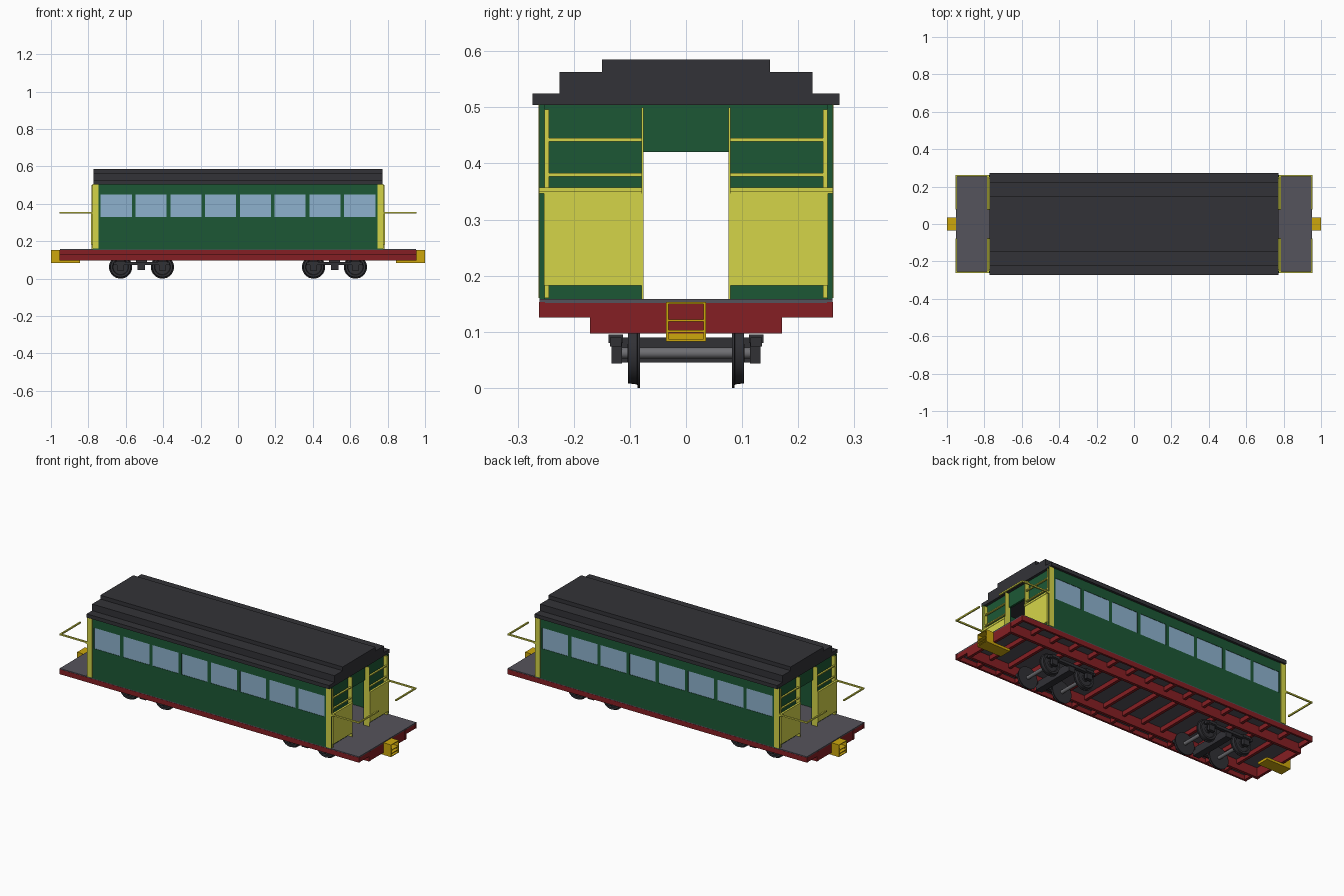
import bpy, bmesh, math

if "Cube" in bpy.data.objects:
    bpy.data.objects.remove(bpy.data.objects["Cube"])

def mat(name, r, g, b):
    m = bpy.data.materials.new(name)
    m.diffuse_color = ((r / 255) ** 2.2, (g / 255) ** 2.2, (b / 255) ** 2.2, 1)
    m.use_nodes = True
    m.node_tree.nodes["Principled BSDF"].inputs["Base Color"].default_value = m.diffuse_color
    return m

GREEN = mat("green paint", 34, 88, 56)
YELLOW = mat("yellow paint", 212, 212, 74)
RED = mat("red frame", 132, 36, 40)
ROOF = mat("roof grey", 54, 54, 58)
DECK = mat("deck grey", 86, 84, 92)
GLASS = mat("window blue", 140, 176, 204)
GOLD = mat("coupler gold", 204, 166, 20)
IRON = mat("dark iron", 52, 52, 56)
STEEL = mat("axle steel", 110, 110, 114)

def finish(name, bm, m):
    bmesh.ops.recalc_face_normals(bm, faces=bm.faces)
    me = bpy.data.meshes.new(name)
    bm.to_mesh(me)
    bm.free()
    me.materials.append(m)
    ob = bpy.data.objects.new(name, me)
    bpy.context.collection.objects.link(ob)
    return ob

def boxes(name, specs, m, mirror=""):
    """Boxes given as (x0, x1, y0, y1, z0, z1), repeated over mirrored axes."""
    bm = bmesh.new()
    for sx in ((1, -1) if "x" in mirror else (1,)):
        for sy in ((1, -1) if "y" in mirror else (1,)):
            for x0, x1, y0, y1, z0, z1 in specs:
                vs = bmesh.ops.create_cube(bm, size=1)["verts"]
                for v in vs:
                    v.co.x = sx * ((x0 + x1) / 2 + v.co.x * (x1 - x0))
                    v.co.y = sy * ((y0 + y1) / 2 + v.co.y * (y1 - y0))
                    v.co.z = (z0 + z1) / 2 + v.co.z * (z1 - z0)
    return finish(name, bm, m)

def lathe_y(name, profile, x, z, m, mirror=False, n=32):
    """Revolve (y, radius) points about an axis parallel to y."""
    bm = bmesh.new()
    for s in ((1, -1) if mirror else (1,)):
        rings = [[bm.verts.new((x + r * math.cos(2 * math.pi * i / n), s * y,
                                z + r * math.sin(2 * math.pi * i / n)))
                  for i in range(n)] for y, r in profile]
        for a, b in zip(rings, rings[1:]):
            for i in range(n):
                j = (i + 1) % n
                bm.faces.new((a[i], a[j], b[j], b[i]))
        bm.faces.new(rings[0])
        bm.faces.new(rings[-1])
    ob = finish(name, bm, m)
    bpy.context.view_layer.objects.active = ob
    bpy.ops.object.select_all(action="DESELECT")
    ob.select_set(True)
    bpy.ops.object.shade_smooth_by_angle(angle=math.radians(35))
    return ob

# Stepped roof, one extruded profile
half = [(0.274, 0.504), (0.274, 0.525), (0.225, 0.525), (0.225, 0.563),
        (0.15, 0.563), (0.15, 0.585)]
outline = half + [(-y, z) for y, z in reversed(half)]
bm = bmesh.new()
face = bm.faces.new([bm.verts.new((-0.772, y, z)) for y, z in outline])
ext = bmesh.ops.extrude_face_region(bm, geom=[face])["geom"]
bmesh.ops.translate(bm, vec=(1.544, 0, 0),
                    verts=[g for g in ext if isinstance(g, bmesh.types.BMVert)])
finish("stepped_roof", bm, ROOF)

# Side walls: lower panel, header and mullions around eight windows
pitch, win = 0.186, 0.166
centres = [(i - 3.5) * pitch for i in range(8)]
wall = [(-0.775, 0.775, 0.252, 0.261, 0.157, 0.33),
        (-0.775, 0.775, 0.252, 0.261, 0.45, 0.505)]
for i in range(7):
    x = (i - 3) * pitch
    wall.append((x - (pitch - win) / 2, x + (pitch - win) / 2, 0.252, 0.261, 0.33, 0.45))
end_x = 3.5 * pitch + win / 2
wall += [(end_x, 0.775, 0.252, 0.261, 0.33, 0.45), (-0.775, -end_x, 0.252, 0.261, 0.33, 0.45)]
boxes("side_walls", wall, GREEN, "y")
boxes("window_panes", [(c - win / 2, c + win / 2, 0.254, 0.259, 0.33, 0.45)
                       for c in centres], GLASS, "y")

# End walls with open doorway
boxes("end_walls", [(0.745, 0.757, 0.077, 0.252, 0.157, 0.505)], GREEN, "xy")
boxes("door_lintels", [(0.745, 0.757, -0.077, 0.077, 0.42, 0.505)], GREEN, "x")

# Yellow end trim: corner plates, door jambs, apron panels, window bars
boxes("corner_plates", [(0.745, 0.779, 0.261, 0.263, 0.16, 0.505)], YELLOW, "xy")
boxes("corner_posts", [(0.757, 0.778, 0.244, 0.252, 0.16, 0.496)], YELLOW, "xy")
boxes("door_jambs", [(0.75, 0.783, 0.076, 0.079, 0.157, 0.5)], YELLOW, "xy")
boxes("apron_panels", [(0.775, 0.785, 0.078, 0.253, 0.182, 0.347)], YELLOW, "xy")
boxes("end_window_bars", [(0.768, 0.778, 0.078, 0.246, z - 0.003, z + 0.003)
                          for z in (0.38, 0.442)], YELLOW, "xy")

# Platform hand rails
boxes("platform_rails", [(0.775, 0.954, 0.254, 0.262, 0.349, 0.357),
                         (0.946, 0.954, 0.078, 0.254, 0.349, 0.357),
                         (0.775, 0.787, 0.078, 0.262, 0.346, 0.357)], YELLOW, "xy")

# Floor and underframe
boxes("deck", [(-0.953, 0.953, -0.261, 0.261, 0.151, 0.158)], DECK)
boxes("side_sills", [(-0.955, 0.955, 0.251, 0.262, 0.125, 0.153)], RED, "y")
boxes("main_beams", [(-0.955, 0.955, 0.155, 0.171, 0.097, 0.151)], RED, "y")
boxes("end_beams", [(0.938, 0.953, -0.155, 0.155, 0.097, 0.151)], RED, "x")
boxes("end_sills", [(0.938, 0.953, 0.171, 0.251, 0.125, 0.151)], RED, "xy")
boxes("cross_members", [(x - 0.008, x + 0.008, -0.251, 0.251, 0.126, 0.151)
                        for x in [(i - 6.5) * 0.125 for i in range(14)]], RED)

# Couplers: slotted pocket outside, draw gear below the end beam
boxes("coupler_pockets",
      [(0.953, 1.0, -0.036, -0.031, 0.083, 0.153), (0.953, 1.0, 0.031, 0.036, 0.083, 0.153)]
      + [(0.953, 1.0, -0.031, 0.031, z, z + 0.004) for z in (0.083, 0.099, 0.118, 0.149)],
      GOLD, "x")
boxes("coupler_draw_gear", [(0.845, 0.953, -0.035, 0.035, 0.083, 0.097)], GOLD, "x")

# Bogies
for side, cx in (("left", -0.516), ("right", 0.516)):
    boxes(side + "_bogie_frame", [
        (cx - 0.15, cx + 0.15, -0.135, -0.115, 0.074, 0.09),
        (cx - 0.15, cx + 0.15, 0.115, 0.135, 0.074, 0.09),
        (cx - 0.02, cx + 0.02, -0.13, 0.13, 0.045, 0.09),
        (cx - 0.03, cx + 0.03, -0.03, 0.03, 0.09, 0.151)], IRON)
    for k, dx in (("outer", -0.112), ("inner", 0.112)):
        x = cx + dx
        tag = side + "_" + k
        lathe_y(tag + "_wheels", [(0.082, 0.062), (0.086, 0.062), (0.087, 0.056),
                                  (0.103, 0.054), (0.103, 0.043), (0.097, 0.04),
                                  (0.097, 0.018), (0.104, 0.016)], x, 0.062, IRON, True)
        lathe_y(tag + "_axle", [(-0.118, 0.01), (0.118, 0.01)], x, 0.062, STEEL, n=20)
        boxes(tag + "_axle_boxes", [(x - 0.018, x + 0.018, 0.114, 0.133, 0.043, 0.08),
                                    (x - 0.025, x + 0.025, 0.112, 0.138, 0.08, 0.095)],
              IRON, "y")
